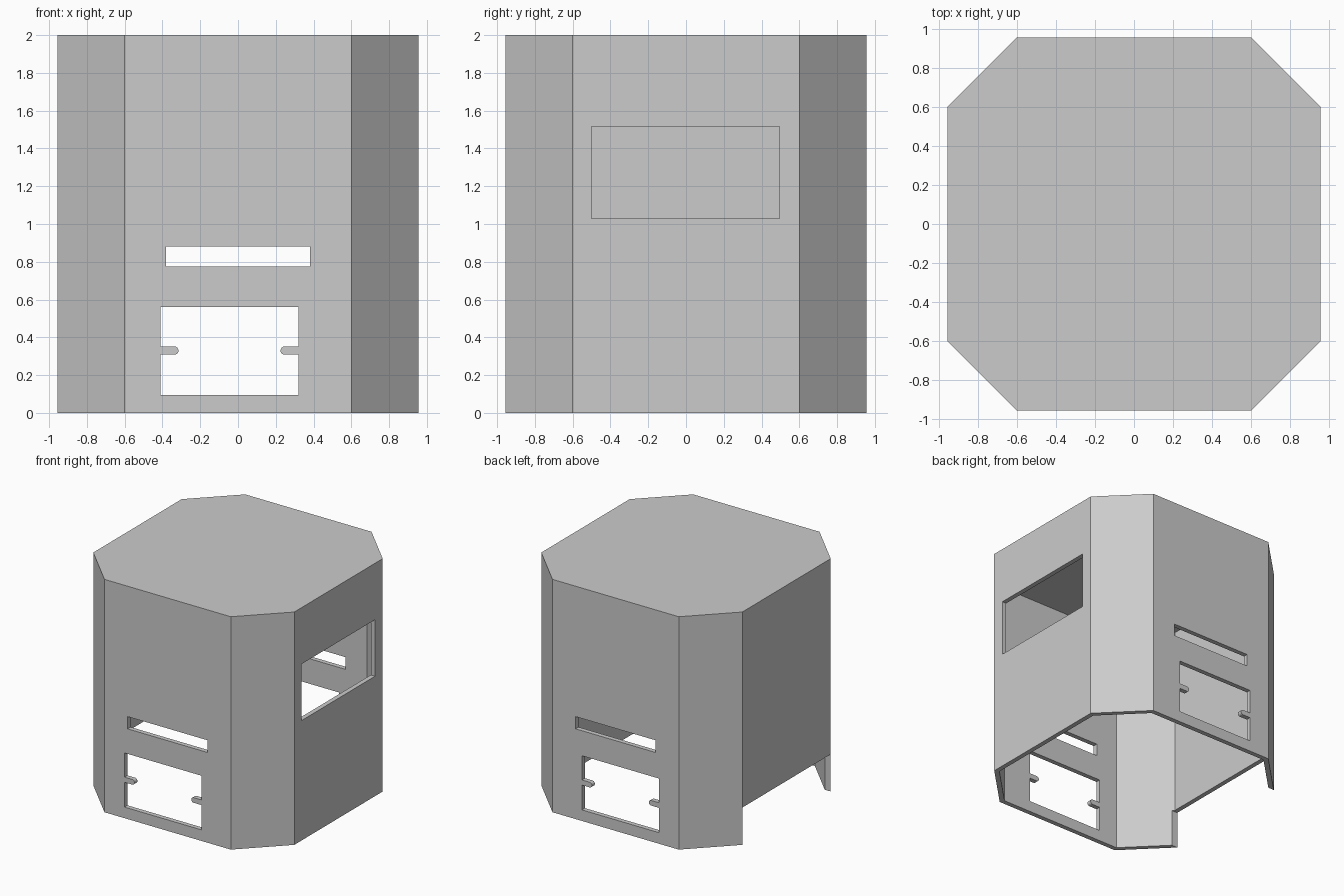
import bpy
import math

cube = bpy.data.objects.get("Cube")
if cube:
    bpy.data.objects.remove(cube, do_unlink=True)

HALF, FLAT, HEIGHT, WALL = 0.955, 0.6, 2.0, 0.04

grey = bpy.data.materials.new("light_grey")
grey.use_nodes = True
colour = (0.6, 0.6, 0.6, 1.0)
grey.diffuse_color = colour
grey.node_tree.nodes["Principled BSDF"].inputs["Base Color"].default_value = colour


def prism(name, outline, depth):
    """Closed prism from an outline of 3D points, swept along the depth vector."""
    n = len(outline)
    far = [tuple(a + d for a, d in zip(p, depth)) for p in outline]
    faces = [tuple(range(n)), tuple(range(2 * n - 1, n - 1, -1))]
    faces += [(i, i + n, (i + 1) % n + n, (i + 1) % n) for i in range(n)]
    mesh = bpy.data.meshes.new(name)
    mesh.from_pydata(list(outline) + far, [], faces)
    obj = bpy.data.objects.new(name, mesh)
    bpy.context.collection.objects.link(obj)
    bpy.context.view_layer.objects.active = obj
    bpy.ops.object.mode_set(mode='EDIT')
    bpy.ops.mesh.select_all(action='SELECT')
    bpy.ops.mesh.normals_make_consistent(inside=False)
    bpy.ops.object.mode_set(mode='OBJECT')
    mesh.materials.append(grey)
    return obj


def box(name, low, high):
    (x0, y0, z0), (x1, y1, z1) = low, high
    base = [(x0, y0, z0), (x1, y0, z0), (x1, y1, z0), (x0, y1, z0)]
    return prism(name, base, (0, 0, z1 - z0))


def octagon(half, flat, z):
    corners = [(flat, -half), (half, -flat), (half, flat), (flat, half)]
    corners += [(-x, -y) for x, y in corners]
    return [(x, y, z) for x, y in corners]


def cut(body, cutter):
    cutter.hide_render = True
    mod = body.modifiers.new(cutter.name, 'BOOLEAN')
    mod.operation, mod.solver, mod.object = 'DIFFERENCE', 'EXACT', cutter
    bpy.context.view_layer.objects.active = body
    bpy.ops.object.modifier_apply(modifier=mod.name)
    bpy.data.objects.remove(cutter, do_unlink=True)


# Eight-sided housing with a closed top and an open bottom
housing = prism("housing", octagon(HALF, FLAT, 0), (0, 0, HEIGHT))
inner_flat = FLAT - WALL * math.tan(math.radians(22.5))
cut(housing, prism("cavity", octagon(HALF - WALL, inner_flat, -0.1),
                   (0, 0, HEIGHT - WALL + 0.1)))

# Opening with a round-ended tab on each side, passing through front and back
LEFT, RIGHT, LOW, TOP = -0.41, 0.32, 0.095, 0.56
TAB_Z, TAB_R, TAB_LEN = 0.33, 0.022, 0.095


def tab(edge, side):
    reach = edge + side * (TAB_LEN - TAB_R)
    arc = [math.pi * (i / 8 - 0.5) for i in range(9)]
    tip = [(reach + side * TAB_R * math.cos(a), TAB_Z + TAB_R * math.sin(a)) for a in arc]
    return [(edge, TAB_Z - TAB_R)] + tip + [(edge, TAB_Z + TAB_R)]


outline = [(LEFT, LOW), (RIGHT, LOW)] + tab(RIGHT, -1)
outline += [(RIGHT, TOP), (LEFT, TOP)] + tab(LEFT, 1)[::-1]
cut(housing, prism("tabbed_opening", [(x, -1.2, z) for x, z in outline], (0, 2.4, 0)))

# Long slot through front and back
cut(housing, box("slot", (-0.38, -1.2, 0.775), (0.38, 1.2, 0.88)))

# Window in one side wall
cut(housing, box("window", (0.8, -0.5, 1.03), (1.1, 0.495, 1.515)))

# Low gap under the other side wall
cut(housing, box("low_gap", (-1.1, -FLAT, -0.1), (-0.8, FLAT, 0.32)))
